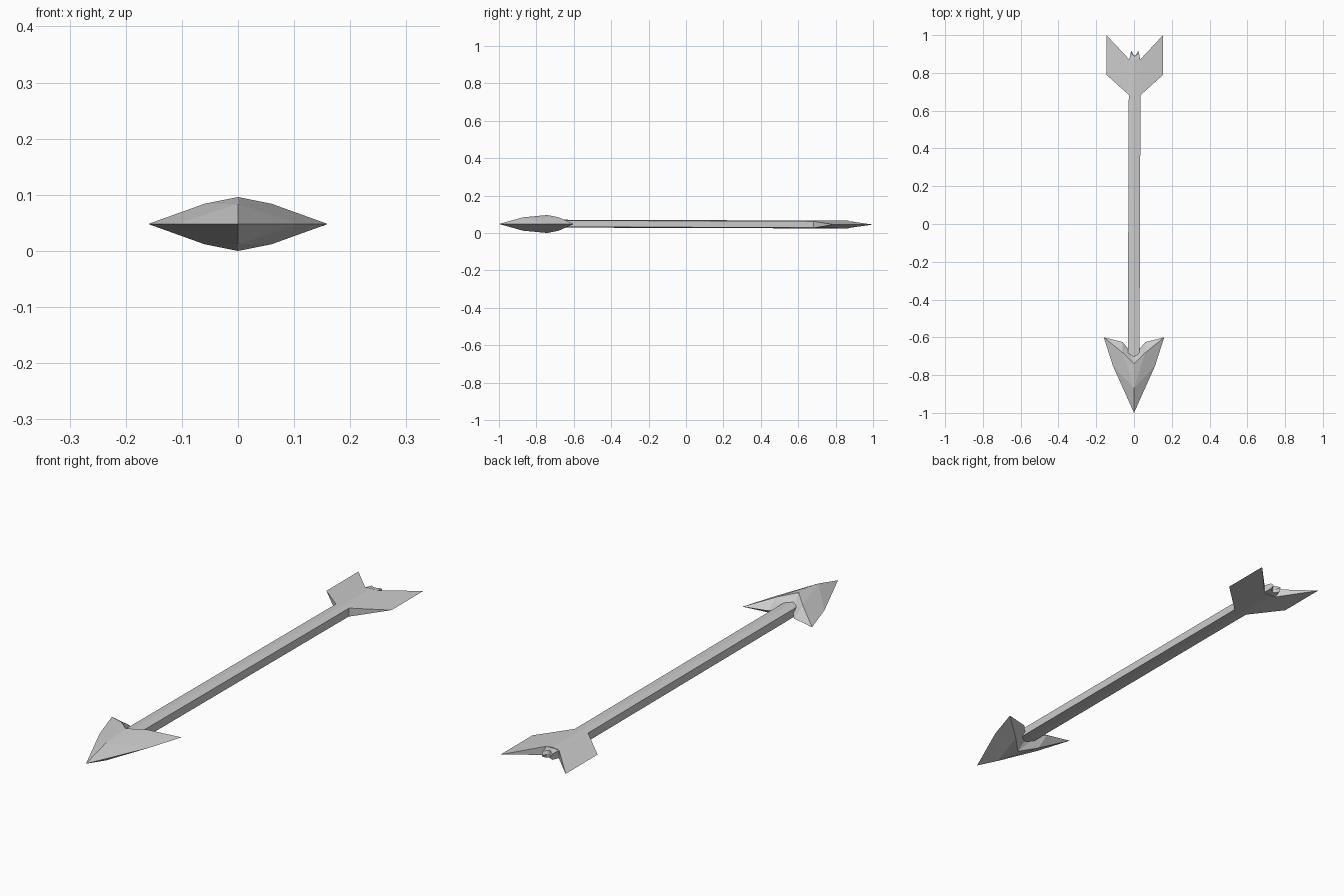
import bpy, bmesh
from mathutils import Vector

if "Cube" in bpy.data.objects:
    bpy.data.objects.remove(bpy.data.objects["Cube"])

MID = 0.048


def finish(name, bm):
    bmesh.ops.remove_doubles(bm, verts=bm.verts, dist=0.0005)
    bmesh.ops.recalc_face_normals(bm, faces=bm.faces)
    me = bpy.data.meshes.new(name)
    bm.to_mesh(me)
    bm.free()
    ob = bpy.data.objects.new(name, me)
    bpy.context.collection.objects.link(ob)
    return ob


def quadrants(name, pts, faces, centre, z_mirror=True):
    """Build one quarter and reflect it across x and z."""
    bm = bmesh.new()
    for sx in (1, -1):
        for sz in (1, -1):
            vs = [bm.verts.new((centre[0] + sx * x, y, centre[1] + sz * z))
                  for x, y, z in pts]
            for f in faces:
                bm.faces.new([vs[i] for i in f])
    return finish(name, bm)


# Arrowhead: faceted lens with swept barbs and a notched back
head_pts = [
    (0, -1, 0), (0.112, -0.75, 0), (0.16, -0.6, 0),       # tip, edge, barb
    (0, -0.87, 0.036), (0, -0.74, 0.048), (0.06, -0.681, 0.036),  # ridge, apex, brow
    (0.06, -0.625, 0), (0.035, -0.655, 0), (0, -0.67, 0),  # notch
]
head_faces = [(0, 1, 3), (3, 1, 5), (3, 5, 4), (1, 2, 5),
              (5, 2, 6), (5, 6, 7), (5, 7, 4), (4, 7, 8)]
quadrants("arrowhead", head_pts, head_faces, (0, MID))

# Shaft: squarish bar with slightly peaked top, leaning very slightly
profile = [(0.031, -0.017), (0.031, 0.017), (0, 0.021),
           (-0.031, 0.017), (-0.031, -0.017), (0, -0.021)]
bm = bmesh.new()
rings = []
for cx, y, cz in ((-0.002, -0.72, 0.05), (0.004, 0.87, 0.045)):
    rings.append([bm.verts.new((cx + x, y, cz + z)) for x, z in profile])
for i in range(6):
    j = (i + 1) % 6
    bm.faces.new((rings[0][i], rings[0][j], rings[1][j], rings[1][i]))
bm.faces.new(rings[0])
bm.faces.new(rings[1])
finish("shaft", bm)

# Fletching: swept vanes tapering from shaft thickness to a thin outer edge
vane_pts = [(0.028, 0.68, 0.018), (0.028, 0.87, 0.018),
            (0.15, 0.79, 0.0), (0.15, 1.0, 0.0),
            (0.028, 0.68, 0), (0.028, 0.87, 0)]
vane_faces = [(0, 2, 3, 1), (0, 4, 2), (1, 3, 5)]
quadrants("fletching", vane_pts, vane_faces, (0.004, 0.045))

# Nock: two small prongs behind the shaft with a shallow groove between
nock_pts = [(0, 0.86, 0.019), (0.031, 0.86, 0.017), (0.022, 0.905, 0.012),
            (0.009, 0.895, 0.015), (0, 0.888, 0.016),
            (0.031, 0.86, 0), (0.018, 0.917, 0), (0.008, 0.897, 0), (0, 0.89, 0)]
nock_faces = [(0, 1, 2, 3, 4), (1, 5, 6, 2), (2, 6, 7, 3), (3, 7, 8, 4)]
quadrants("nock", nock_pts, nock_faces, (0.004, 0.045))
